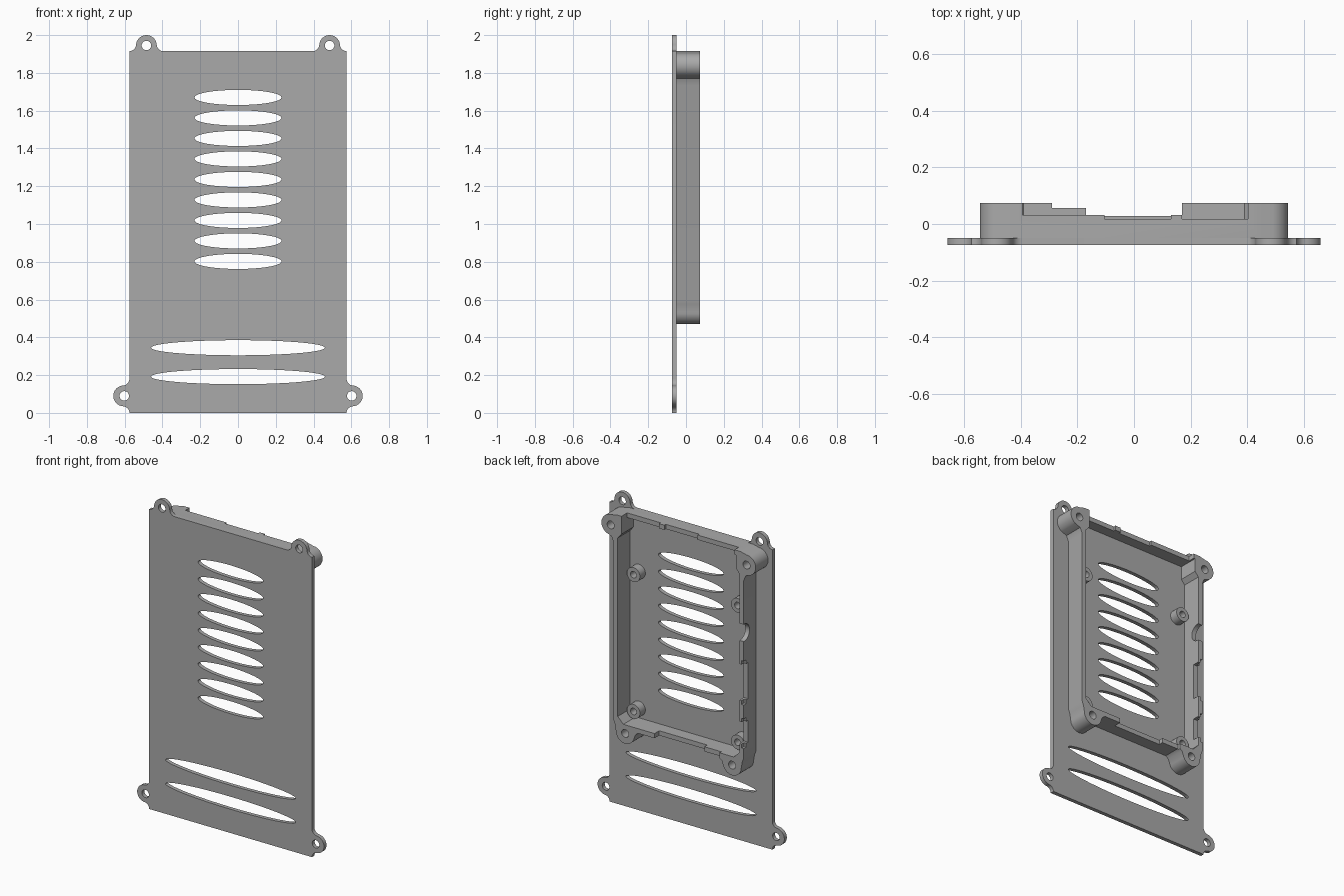
import bpy, bmesh
from math import sin, cos, radians, pi
from mathutils import Matrix

if "Cube" in bpy.data.objects:
    bpy.data.objects.remove(bpy.data.objects["Cube"])

grey = bpy.data.materials.new("plain grey")
grey.use_nodes = True
grey.diffuse_color = (0.4, 0.4, 0.4, 1)
grey.node_tree.nodes["Principled BSDF"].inputs["Base Color"].default_value = (0.4, 0.4, 0.4, 1)

PLATE_BACK, RIM_BACK = -0.05, 0.075


def arc(cx, cz, rx, start, end, steps=16, rz=None):
    rz = rz or rx
    angles = [radians(start + (end - start) * i / steps) for i in range(steps + 1)]
    return [(cx + rx * cos(a), cz + rz * sin(a)) for a in angles]


def ellipse(cx, cz, rx, rz=None, steps=32):
    return arc(cx, cz, rx, 0, 360, steps, rz)[:-1]


def mirrored(half):
    return half + [(-x, z) for x, z in reversed(half)]


def slab(name, outlines, y0, y1):
    """Extrude closed x-z outlines (nested ones become holes) from y0 to y1."""
    curve = bpy.data.curves.new(name, 'CURVE')
    curve.dimensions = '2D'
    curve.fill_mode = 'BOTH'
    curve.extrude = (y1 - y0) / 2
    for pts in outlines:
        spline = curve.splines.new('POLY')
        spline.points.add(len(pts) - 1)
        for p, (x, z) in zip(spline.points, pts):
            p.co = (x, z, 0, 1)
        spline.use_cyclic_u = True
    obj = bpy.data.objects.new(name, curve)
    bpy.context.collection.objects.link(obj)
    bpy.ops.object.select_all(action='DESELECT')
    obj.select_set(True)
    bpy.context.view_layer.objects.active = obj
    bpy.ops.object.convert(target='MESH')
    obj = bpy.context.view_layer.objects.active
    mesh = obj.data
    mesh.transform(Matrix.Translation((0, (y0 + y1) / 2, 0)) @ Matrix.Rotation(pi / 2, 4, 'X'))
    bm = bmesh.new()
    bm.from_mesh(mesh)
    bmesh.ops.remove_doubles(bm, verts=bm.verts, dist=1e-5)
    bmesh.ops.recalc_face_normals(bm, faces=bm.faces)
    bm.to_mesh(mesh)
    bm.free()
    mesh.materials.clear()
    mesh.materials.append(grey)
    return obj


def cut(target, cutter):
    mod = target.modifiers.new("cut", 'BOOLEAN')
    mod.operation = 'DIFFERENCE'
    mod.solver = 'EXACT'
    mod.object = cutter
    bpy.context.view_layer.objects.active = target
    bpy.ops.object.modifier_apply(modifier=mod.name)
    bpy.data.objects.remove(cutter)


def notch(target, x0, x1, z0, z1, floor):
    cut(target, slab("notch", [[(x0, z0), (x1, z0), (x1, z1), (x0, z1)]], floor, 0.2))


# Mounting ear outline: u runs along the plate edge, v points outward
ear = (arc(-0.09, 0.035, 0.035, -90, -3, 8) + arc(0, 0.03, 0.055, 177, 3, 24)
       + arc(0.09, 0.035, 0.035, 183, 270, 8))

# Front plate with four ears and vent slots
half = [(0.575 + v, 0.09 + u) for u, v in ear] + [(0.485 - u, 1.915 + v) for u, v in ear]
holes = [ellipse(s * x, z, 0.025) for s in (1, -1) for x, z in ((0.602, 0.09), (0.485, 1.945))]
slots = [ellipse(0, 1.67 - 0.1085 * i, 0.23, 0.04, 64) for i in range(9)]
slots += [ellipse(0, z, 0.46, 0.04, 80) for z in (0.345, 0.192)]
plate = slab("front_plate", [mirrored(half)] + holes + slots, -0.075, PLATE_BACK)

# Case rim with four screw lugs
low, high, lug_r = (0.378, 0.535), (0.48, 1.84), 0.065
outer = ([(0.285, 0.56), (0.305, 0.545)] + arc(*low, lug_r, 205, 360)
         + [(0.45, 0.575), (0.46, 0.6), (0.46, 1.735), (0.475, 1.77)]
         + arc(*high, lug_r, -60, 90) + [(0.44, 1.915)])
inner = [(0.39, 0.59), (0.43, 0.63), (0.43, 1.77), (0.405, 1.8), (0.405, 1.885)]
screws = [ellipse(s * x, z, 0.025) for s in (1, -1) for x, z in (low, high)]
rim = slab("case_rim", [mirrored(outer), mirrored(inner)] + screws, PLATE_BACK, RIM_BACK)

# Lowered top edge
notch(rim, -0.395, 0.17, 1.87, 1.95, 0.032)
notch(rim, -0.105, 0.13, 1.86, 1.96, 0.017)
notch(rim, 0.169, 0.404, 1.87, 1.95, 0.017)
# Lowered bottom edge
notch(rim, -0.17, 0.17, 0.5, 0.62, 0.028)
notch(rim, -0.29, -0.169, 0.5, 0.61, 0.057)
# Side port openings: wide, small and round
for z, width in ((1.08, 0.23), (0.757, 0.14)):
    notch(rim, -0.55, -0.41, z - width / 2, z + width / 2, 0.032)
    notch(rim, -0.55, -0.445, z - width / 2 - 0.025, z + width / 2 + 0.025, 0.05)
bpy.ops.mesh.primitive_cylinder_add(vertices=32, radius=0.055, depth=0.14,
                                    location=(-0.48, 0.07, 1.4), rotation=(0, pi / 2, 0))
cut(rim, bpy.context.object)

# Board standoffs
parts = [plate, rim]
for side, s in (("left", 1), ("right", -1)):
    for level, z in (("lower", 0.651), ("upper", 1.525)):
        rings = [ellipse(s * 0.368, z, 0.046), ellipse(s * 0.368, z, 0.021)]
        parts.append(slab(f"{level}_{side}_standoff", rings, PLATE_BACK, 0.005))

# Smooth curved walls, keep edges sharp
bpy.ops.object.select_all(action='DESELECT')
for part in parts:
    part.select_set(True)
bpy.context.view_layer.objects.active = plate
bpy.ops.object.shade_smooth_by_angle(angle=radians(35))
